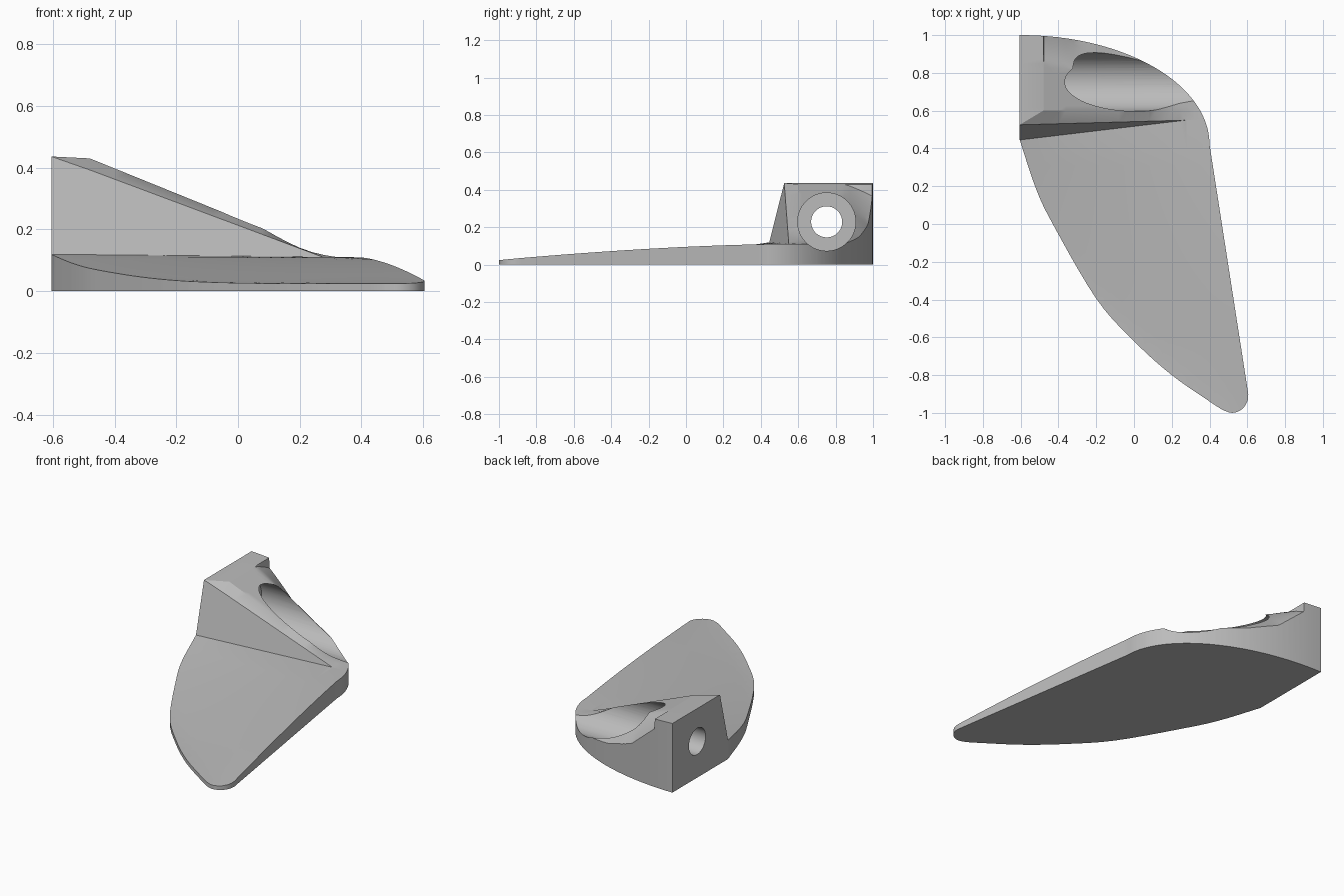
import bpy, bmesh, math
from mathutils import Vector

cube = bpy.data.objects.get("Cube")
if cube:
    bpy.data.objects.remove(cube)

grey = bpy.data.materials.new("plain grey")
grey.use_nodes = True
COLOUR = (0.5, 0.5, 0.5, 1)
grey.diffuse_color = COLOUR
grey.node_tree.nodes["Principled BSDF"].inputs["Base Color"].default_value = COLOUR


def clamp(v, lo=0.0, hi=1.0):
    return max(lo, min(hi, v))


def interp(table, v):
    for (a, fa), (b, fb) in zip(table, table[1:]):
        if v <= b:
            return fa + (fb - fa) * clamp((v - a) / (b - a))
    return table[-1][1]


def smooth_path(pts, steps=5):
    """Catmull-Rom curve through the points."""
    p = [Vector(q) for q in pts]
    p = [2 * p[0] - p[1]] + p + [2 * p[-1] - p[-2]]
    out = []
    for a, b, c, d in zip(p, p[1:], p[2:], p[3:]):
        for i in range(steps):
            t = i / steps
            out.append(0.5 * (2 * b + (c - a) * t + (2 * a - 5 * b + 4 * c - d) * t * t
                              + (3 * b - a - 3 * c + d) * t ** 3))
    return out + [p[-2]]


# Height of the blade, the leaning front face and the sloped mounting block
STEP = -0.48
DIP = [(STEP, 0.06), (-0.3, 0.14), (-0.1, 0.13), (0.04, 0.1), (0.3, 0)]


def blade_height(x, y):
    y = min(y, 0.445)
    u = 0.445 - y
    left = -0.6 + 0.2 * u + 0.375 * u * u
    right = 0.605 - 0.155 * (y + 0.9)
    z_left = 0.025 + 0.095 * clamp((y + 0.75) / 1.2) ** 1.9
    z_right = 0.11 - 0.085 * clamp((0.5 - y) / 1.5) ** 1.6
    return z_left + (z_right - z_left) * clamp((x - left) / max(right - left, 0.05))


def block_height(x, y):
    if x <= STEP + 0.001:
        return 0.43 - 0.05 * (x - STEP)
    z = max(0.11, 0.43 - 0.405 * (x - STEP))
    edge = 0.6 * (1 - math.hypot(x + 0.6, (y - 0.42) / 0.58))
    dip = interp(DIP, x) * clamp(1 - edge / 0.15) ** 1.2
    return max(0.05, z - dip)


def height(x, y):
    low = blade_height(x, y)
    rise = y - (0.445 + 0.119 * (x + 0.605))
    if rise <= 0:
        return low
    return min(low + 4 * rise, block_height(x, y))


# Plan outline: curved leading edge, rounded tip, straight edge, quarter ellipse
outline = smooth_path([(-0.605, 0.445), (-0.52, 0.19), (-0.43, 0), (-0.2, -0.395),
                       (0, -0.62), (0.2, -0.8), (0.43, -0.96)])
outline += smooth_path([(0.47, -0.985), (0.52, -1), (0.57, -0.982), (0.6, -0.94),
                        (0.605, -0.9)], 3)
outline += [Vector((-0.6 + math.cos(a), 0.42 + 0.58 * math.sin(a)))
            for a in (math.radians(90 * i / 40) for i in range(41))]
outline.append(Vector((-0.605, 1)))

bm = bmesh.new()
bm.faces.new([bm.verts.new((p.x, p.y, 0)) for p in outline])


def slice_plan(co, normal):
    bmesh.ops.bisect_plane(bm, geom=bm.verts[:] + bm.edges[:] + bm.faces[:], dist=1e-5,
                           plane_co=co, plane_no=normal)


# Slices for the height surface, with crisp lines at the foot, ridge and step
slice_plan((-0.605, 0.445, 0), (-0.119, 1, 0))
slice_plan((-0.605, 0.525, 0), (-0.028, 1, 0))
for x in [STEP, STEP + 0.004] + [-0.44 + 0.04 * i for i in range(26)]:
    slice_plan((x, 0, 0), (1, 0, 0))
for y in [-0.95 + 0.07 * i for i in range(20)] + [0.6 + 0.025 * i for i in range(16)]:
    slice_plan((0, y, 0), (0, 1, 0))

top = bmesh.ops.extrude_face_region(bm, geom=bm.faces[:])["geom"]
for v in top:
    if isinstance(v, bmesh.types.BMVert):
        v.co.z = height(v.co.x, v.co.y)
bmesh.ops.triangulate(bm, faces=[f for f in bm.faces if len(f.verts) > 3])
bmesh.ops.recalc_face_normals(bm, faces=bm.faces)
mesh = bpy.data.meshes.new("bladed_bracket")
bm.to_mesh(mesh)
bm.free()
body = bpy.data.objects.new("bladed_bracket", mesh)
bpy.context.collection.objects.link(body)
mesh.materials.append(grey)


# Screw hole and its wide counterbore
def bore(name, radius, x0, x1):
    bpy.ops.mesh.primitive_cylinder_add(vertices=64, radius=radius, depth=x1 - x0,
                                        location=((x0 + x1) / 2, 0.752, 0.229),
                                        rotation=(0, math.pi / 2, 0))
    cutter = bpy.context.object
    cutter.name = name
    cutter.data.materials.append(grey)
    cutter.hide_render = True
    bpy.context.view_layer.objects.active = body
    mod = body.modifiers.new(name, "BOOLEAN")
    mod.operation = "DIFFERENCE"
    mod.solver = "EXACT"
    mod.object = cutter
    bpy.ops.object.modifier_apply(modifier=name)
    bpy.data.objects.remove(cutter)


bore("counterbore_cutter", 0.155, -0.47, 1)
bore("hole_cutter", 0.083, -0.9, 0.5)

bpy.ops.object.select_all(action="DESELECT")
body.select_set(True)
bpy.context.view_layer.objects.active = body
bpy.ops.object.shade_smooth_by_angle(angle=math.radians(25))
